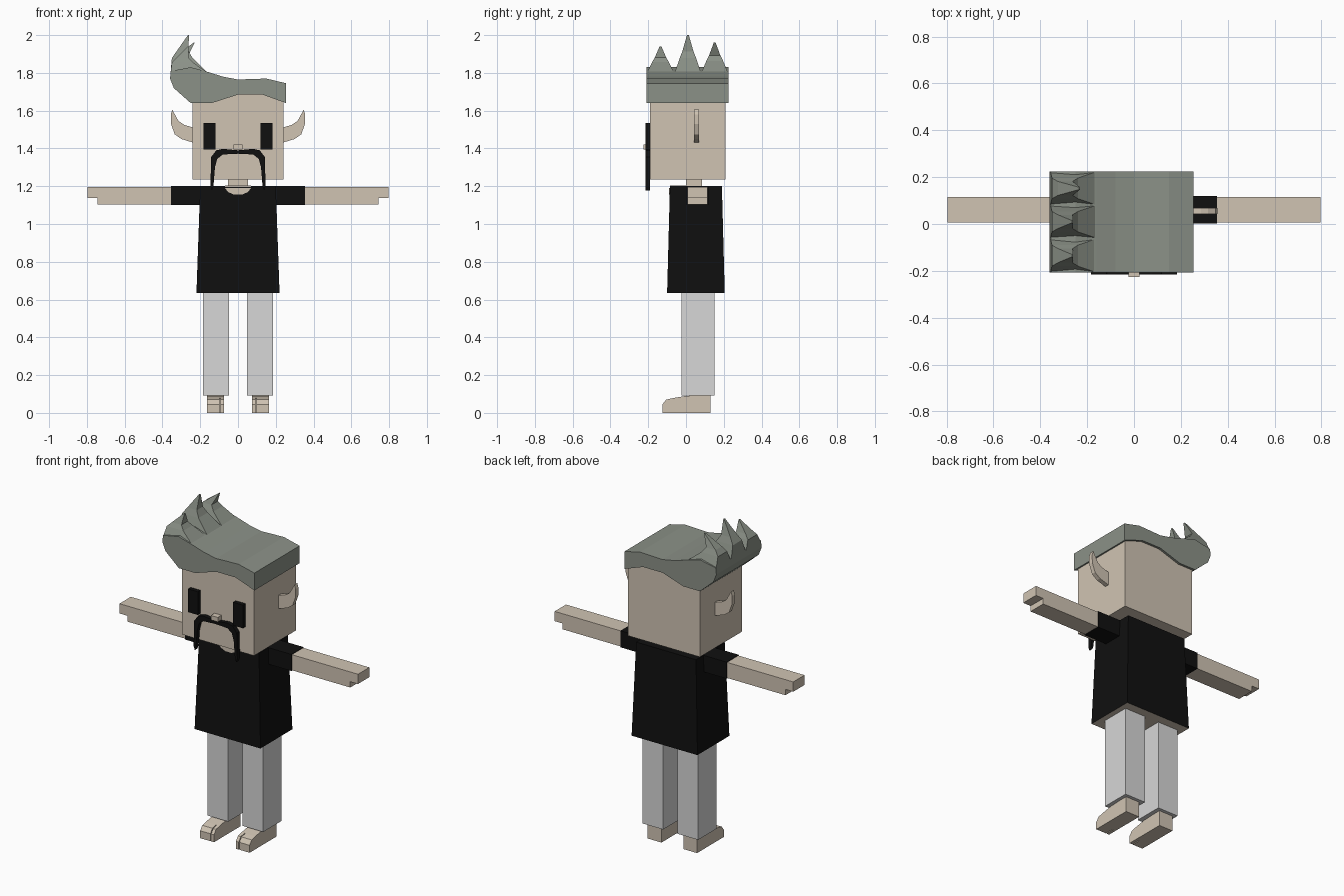
import bpy
import bmesh

cube = bpy.data.objects.get("Cube")
if cube:
    bpy.data.objects.remove(cube)


def material(name, r, g, b):
    m = bpy.data.materials.new(name)
    m.use_nodes = True
    m.diffuse_color = (r, g, b, 1)
    bsdf = next(n for n in m.node_tree.nodes if n.type == "BSDF_PRINCIPLED")
    bsdf.inputs["Base Color"].default_value = (r, g, b, 1)
    bsdf.inputs["Roughness"].default_value = 0.9
    return m


SKIN = material("skin", 0.63, 0.55, 0.45)
HAIR = material("grey hair", 0.26, 0.285, 0.245)
BLACK = material("black", 0.005, 0.005, 0.005)
CLOTH = material("light grey cloth", 0.68, 0.68, 0.68)


def finish(name, bm, *mats):
    bmesh.ops.recalc_face_normals(bm, faces=bm.faces)
    mesh = bpy.data.meshes.new(name)
    bm.to_mesh(mesh)
    bm.free()
    for m in mats:
        mesh.materials.append(m)
    obj = bpy.data.objects.new(name, mesh)
    bpy.context.collection.objects.link(obj)
    return obj


def loft(name, rings, *mats):
    """Skin a stack of rings that all have the same number of points."""
    bm = bmesh.new()
    loops = [[bm.verts.new(p) for p in ring] for ring in rings]
    n = len(loops[0])
    for a, b in zip(loops, loops[1:]):
        for i in range(n):
            j = (i + 1) % n
            bm.faces.new((a[i], a[j], b[j], b[i]))
    bm.faces.new(loops[0])
    bm.faces.new(loops[-1])
    return finish(name, bm, *mats)


def rect(x0, x1, y0, y1, z):
    return [(x0, y0, z), (x1, y0, z), (x1, y1, z), (x0, y1, z)]


def box(name, x, y, z, mat):
    return loft(name, [rect(*x, *y, z[0]), rect(*x, *y, z[1])], mat)


def slab_xz(name, profile, y0, y1, mat):
    return loft(name, [[(x, y, z) for x, z in profile] for y in (y0, y1)], mat)


def slab_yz(name, profile, x0, x1, mat):
    return loft(name, [[(x, y, z) for y, z in profile] for x in (x0, x1)], mat)


def span(s, a, b):
    return tuple(sorted((s * a, s * b)))


# Head and neck
box("head", (-0.24, 0.24), (-0.19, 0.21), (1.235, 1.72), SKIN)
box("neck", (-0.053, 0.053), (0.0, 0.085), (1.15, 1.25), SKIN)
box("nose", (-0.023, 0.023), (-0.226, -0.19), (1.395, 1.422), SKIN)

# Moustache: half outline mirrored into one arch
outer = [(0.08, 1.398), (0.115, 1.39), (0.142, 1.355), (0.146, 1.2), (0.138, 1.178)]
inner = [(0.13, 1.2), (0.122, 1.3), (0.11, 1.345), (0.08, 1.368)]
half = outer + inner
arch = [(0, 1.39)] + half + [(0, 1.372)] + [(-x, z) for x, z in reversed(half)]
slab_xz("moustache", arch, -0.215, -0.19, BLACK)

# Swept hair
hair_profile = [
    (-0.25, 1.64), (-0.14, 1.64), (0.0, 1.685), (0.13, 1.685), (0.255, 1.64),
    (0.255, 1.745), (0.15, 1.77), (0.0, 1.765), (-0.08, 1.78), (-0.16, 1.805),
    (-0.25, 1.83), (-0.355, 1.81), (-0.36, 1.77), (-0.34, 1.72)]
slab_xz("hair", hair_profile, -0.208, 0.224, HAIR)

# Three curved spikes along the swept side
spikes = [("front", -0.135, 0.072, -0.26, 1.94),
          ("middle", 0.01, 0.07, -0.26, 2.0),
          ("back", 0.152, 0.071, -0.23, 1.96)]
for label, y, w, tip_x, tip_z in spikes:
    rise = tip_z - 1.81
    rings = [rect(-0.357, -0.16, y - w, y + w, 1.80),
             rect(-0.35, -0.24, y - 0.62 * w, y + 0.62 * w, 1.81 + 0.36 * rise),
             rect(-0.325, -0.262, y - 0.42 * w, y + 0.42 * w, 1.81 + 0.55 * rise),
             rect(tip_x - 0.005, tip_x, y - 0.005, y + 0.005, tip_z)]
    loft(label + "_hair_spike", rings, HAIR)

# Shirt body, with bare skin on its open underside
shirt = loft("shirt", [rect(-0.22, 0.22, -0.10, 0.205, 0.635),
                       rect(-0.20, 0.20, -0.085, 0.19, 1.2)], BLACK, SKIN)
for f in shirt.data.polygons:
    f.material_index = int(f.normal.z < -0.9)

# Scooped neckline plates on the chest and shoulders
scoop = [(-0.07, 1.19), (-0.05, 1.168), (-0.02, 1.155),
         (0.02, 1.155), (0.05, 1.168), (0.07, 1.19)]
slab_xz("neckline_front", scoop, -0.091, -0.085, SKIN)
box("neckline_top", (-0.07, 0.07), (-0.086, 0.0), (1.196, 1.203), SKIN)

ear = [(0.235, 1.51), (0.285, 1.525), (0.315, 1.545), (0.348, 1.605), (0.356, 1.58),
       (0.355, 1.53), (0.335, 1.475), (0.3, 1.45), (0.235, 1.43)]
arm = [(0.34, 1.103), (0.745, 1.103), (0.745, 1.138), (0.797, 1.138),
       (0.797, 1.197), (0.34, 1.197)]
foot = [(0.13, 0), (0.13, 0.095), (0.0, 0.09), (-0.07, 0.078), (-0.07, 0)]
toe = [(-0.07, 0), (-0.07, 0.078), (-0.105, 0.07), (-0.125, 0.045), (-0.125, 0)]

# Paired parts
for side, s in (("left", 1), ("right", -1)):
    box(side + "_eye", span(s, 0.118, 0.183), (-0.215, -0.19), (1.395, 1.535), BLACK)
    slab_xz(side + "_ear", [(s * x, z) for x, z in ear], 0.042, 0.068, SKIN)
    box(side + "_sleeve", span(s, 0.15, 0.355), (0.003, 0.119), (1.1, 1.2), BLACK)
    slab_xz(side + "_arm", [(s * x, z) for x, z in arm], 0.007, 0.115, SKIN)
    box(side + "_trouser_leg", span(s, 0.048, 0.186), (-0.025, 0.15), (0.093, 0.645), CLOTH)
    slab_yz(side + "_foot", foot, s * 0.073, s * 0.165, SKIN)
    slab_yz(side + "_big_toe", toe, s * 0.073, s * 0.092, SKIN)
    slab_yz(side + "_toes", toe, s * 0.097, s * 0.165, SKIN)
